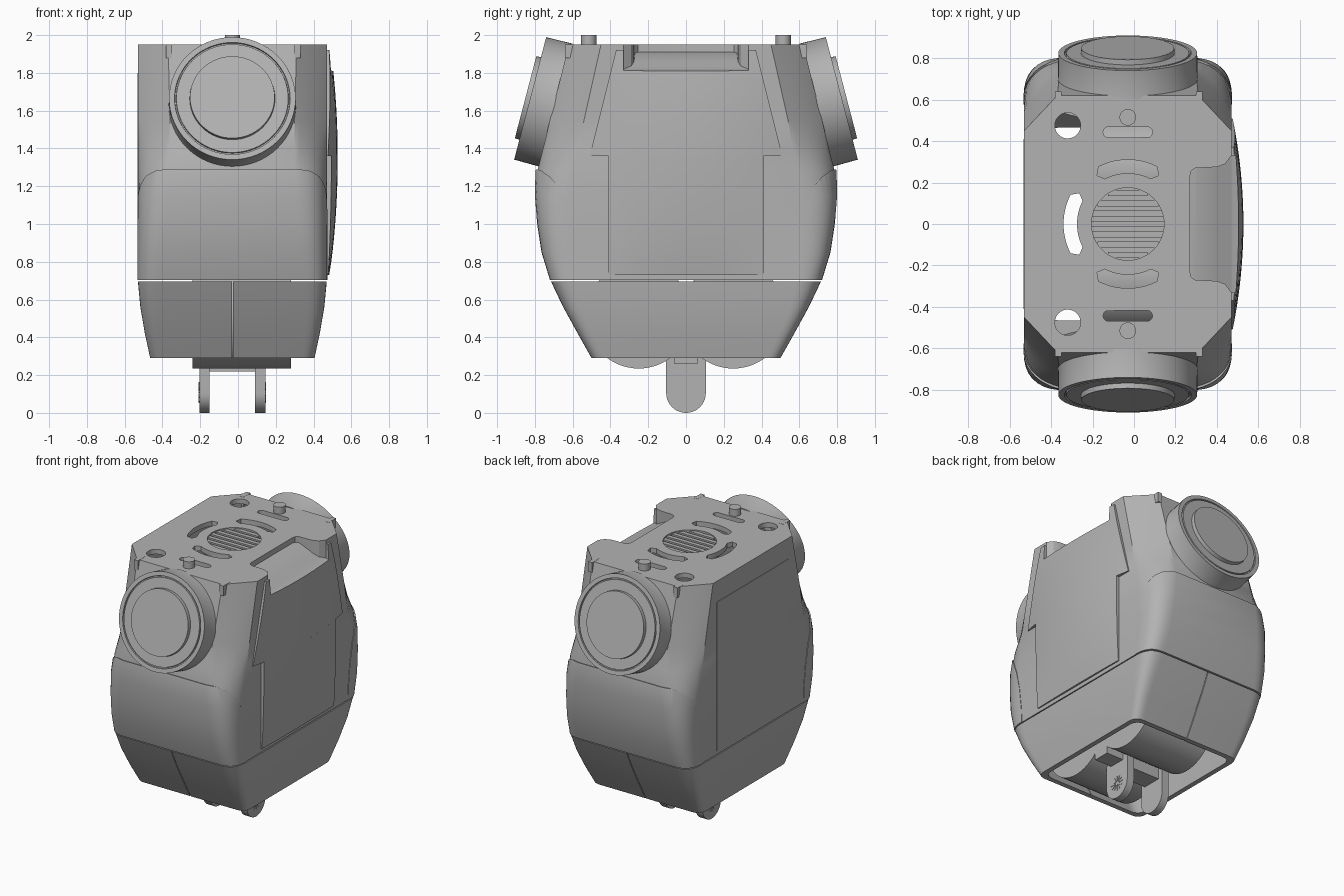
import bpy, bmesh, math
from mathutils import Vector, Matrix

cube = bpy.data.objects.get("Cube")
if cube:
    bpy.data.objects.remove(cube, do_unlink=True)

CX = -0.03   # middle of the housing in x
grey = bpy.data.materials.new("mid_grey")
grey.use_nodes = True
GREY = (0.45, 0.45, 0.45, 1)
grey.diffuse_color = GREY
grey.node_tree.nodes["Principled BSDF"].inputs["Base Color"].default_value = GREY


# ---- helpers ----
def loft(name, rings):
    """Skin a stack of closed rings and cap both ends."""
    bm = bmesh.new()
    rows = [[bm.verts.new(p) for p in ring] for ring in rings]
    n = len(rows[0])
    for a, b in zip(rows, rows[1:]):
        for i in range(n):
            j = (i + 1) % n
            bm.faces.new((a[i], a[j], b[j], b[i]))
    bm.faces.new(rows[0])
    bm.faces.new(rows[-1])
    bmesh.ops.recalc_face_normals(bm, faces=bm.faces)
    mesh = bpy.data.meshes.new(name)
    bm.to_mesh(mesh)
    bm.free()
    mesh.materials.append(grey)
    ob = bpy.data.objects.new(name, mesh)
    bpy.context.collection.objects.link(ob)
    return ob


def prism(name, pts, axis, a, b):
    """Extrude a 2D outline along an axis from a to b."""
    place = {"x": lambda u, v, w: (w, u, v),
             "y": lambda u, v, w: (u, w, v),
             "z": lambda u, v, w: (u, v, w)}[axis]
    return loft(name, [[place(u, v, w) for u, v in pts] for w in (a, b)])


def box(name, x0, x1, y0, y1, z0, z1):
    return prism(name, [(x0, y0), (x1, y0), (x1, y1), (x0, y1)], "z", z0, z1)


def disc(u, v, r, n=40):
    return [(u + r * math.cos(math.tau * i / n), v + r * math.sin(math.tau * i / n))
            for i in range(n)]


def boolean(ob, cutters, op="DIFFERENCE"):
    for c in cutters:
        c.hide_render = True
        m = ob.modifiers.new("cut", "BOOLEAN")
        m.operation, m.object, m.solver = op, c, "EXACT"
        bpy.context.view_layer.objects.active = ob
        bpy.ops.object.modifier_apply(modifier=m.name)
    return ob


def discard(cutters):
    for c in cutters:
        bpy.data.objects.remove(c, do_unlink=True)


def smooth(ob, angle=30):
    bpy.ops.object.select_all(action="DESELECT")
    ob.select_set(True)
    bpy.context.view_layer.objects.active = ob
    bpy.ops.object.shade_smooth_by_angle(angle=math.radians(angle))


def ring(z, hx, hy, cx, cy, rnd, dx=0, dy=0):
    """Rectangle with corners that range from chamfered (0) to round (1)."""
    hx, hy = hx + dx, hy + dy
    pts, n = [], 8
    for sx, sy in ((1, 1), (-1, 1), (-1, -1), (1, -1)):
        a = Vector((sx * hx, sy * (hy - cy)))
        b = Vector((sx * (hx - cx), sy * hy))
        ctrl = ((a + b) / 2).lerp(Vector((sx * hx, sy * hy)), rnd)
        arc = []
        for i in range(n + 1):
            t = i / n
            p = a * (1 - t) ** 2 + ctrl * 2 * t * (1 - t) + b * t * t
            arc.append((CX + p.x, p.y, z))
        pts += arc if sx * sy > 0 else arc[::-1]
    return pts


# ---- housing sections: z, half width, half depth, corner x, corner y, roundness ----
SKIRT = [(0.29, 0.435, 0.50, 0.07, 0.07, 1), (0.42, 0.463, 0.573, 0.08, 0.08, 1),
         (0.56, 0.487, 0.65, 0.1, 0.1, 1), (0.696, 0.5, 0.715, 0.12, 0.13, 1)]
UPPER = [(0.703, 0.5, 0.71, 0.12, 0.13, 1), (0.85, 0.5, 0.755, 0.14, 0.15, 1),
         (1.0, 0.5, 0.778, 0.15, 0.17, 0.95), (1.15, 0.5, 0.79, 0.16, 0.18, 0.85),
         (1.28, 0.5, 0.787, 0.17, 0.19, 0.65), (1.4, 0.5, 0.757, 0.17, 0.19, 0.3),
         (1.55, 0.5, 0.72, 0.17, 0.18, 0.1), (1.95, 0.5, 0.62, 0.16, 0.17, 0)]
WALL = -0.035


def inset(section, lift=0):
    z, *rest = section
    return ring(z + lift, *rest, dx=WALL, dy=WALL)


# lower skirt, hollow and open below, split at the middle
skirt = loft("lower_skirt", [ring(*s) for s in SKIRT])
cuts = [loft("skirt_cavity", [inset(SKIRT[0], -0.03)] + [inset(s) for s in SKIRT]
             + [inset(SKIRT[-1], 0.03)]),
        box("skirt_split", CX - 0.003, CX + 0.003, -0.9, 0.9, 0.2, 0.8)]
boolean(skirt, cuts)
discard(cuts)
smooth(skirt)

# notch cutter: flared plan outline with a sloping floor
side = [(0.27, 0.23), (0.275, 0.255), (0.295, 0.27), (0.40, 0.275), (0.44, 0.29),
        (0.47, 0.33), (0.7, 0.33)]
notch = prism("notch_cutter", side + [(x, -y) for x, y in side[::-1]], "z", 1.6, 2.1)
floor = prism("notch_floor", [(0.2, 1.5), (0.2, 1.925), (0.3, 1.905), (0.38, 1.87),
                              (0.47, 1.82), (0.7, 1.75), (0.7, 1.5)], "y", -0.5, 0.5)
boolean(notch, [floor])

# main shell with cavity, vents and holes
shell = loft("main_shell", [ring(*s) for s in UPPER])
cavity = loft("shell_cavity", [inset(UPPER[0], -0.03)] + [inset(s) for s in UPPER[:-1]]
              + [inset(UPPER[-1], -0.035)])
tub = box("notch_tub", 0.22, 0.55, -0.38, 0.38, 1.68, 2.05)
boolean(cavity, [tub])


def arc_slot(angle, r0, r1):
    half, n = math.radians(27), 12
    polar = lambda r, t: (CX + r * math.cos(angle + t), r * math.sin(angle + t))
    sweep = [half * (2 * i / n - 1) for i in range(n + 1)]
    mid = (r0 + r1) / 2
    pts = [polar(r1, t) for t in sweep] + [polar(mid, half * 1.2)]
    pts += [polar(r0, t) for t in sweep[::-1]] + [polar(mid, -half * 1.2)]
    return prism("vent_slot", pts, "z", 1.85, 2.1)


cuts = [cavity, notch, prism("grille_hole", disc(CX, 0, 0.175, 48), "z", 1.85, 2.1)]
cuts += [arc_slot(a, 0.245, 0.31) for a in (math.pi / 2, math.pi, -math.pi / 2)]
for s in (-1, 1):
    cuts.append(prism("corner_hole", disc(-0.32, s * 0.475, 0.062), "z", 1.85, 2.1))
    cap = disc(0, 0, 0.026, 16)
    cuts.append(prism("straight_slot", [(CX + u + math.copysign(0.093, u), s * 0.443 + v)
                                        for u, v in cap], "z", 1.85, 2.1))
boolean(shell, cuts)
smooth(shell)

# grille bars over a fan disc
for i in range(7):
    y = (i - 3) * 0.05
    w = math.sqrt(0.178 ** 2 - y * y)
    box("grille_bar", CX - w, CX + w, y - 0.015, y + 0.015, 1.915, 1.942)
smooth(prism("fan_disc", disc(CX, 0, 0.19), "z", 1.84, 1.87))

# bulged side door
rows = [(0.73 + 0.63 * i / 10, 0.41) for i in range(11)]
rows += [(1.36 + 0.56 * i / 10, 0.51 - 0.14 * i / 10) for i in range(11)]
door_rings = []
for z, half in rows:
    swell = 0.054 * math.sin(math.pi * (z - 0.7) / 1.3) ** 0.7
    ys = [half * (i / 8 - 1) for i in range(17)]
    door_rings.append([(0.474 + swell * (1 - (y / 0.52) ** 2), y, z) for y in ys]
                      + [(0.45, half, z), (0.45, -half, z)])
door = loft("side_door", door_rings)
boolean(door, [notch])
smooth(door)
discard(cuts + [floor, tub])

# flat panel on the other side
box("flat_side_panel", -0.533, -0.52, -0.41, 0.41, 0.73, 1.8)

# front and back parts
AXIS_TILT = math.atan2(0.17, 0.65)
PROFILE = [(0.001, -0.25), (0.385, -0.24), (0.355, -0.19), (0.337, -0.14), (0.335, 0),
           (0.306, 0), (0.304, -0.01), (0.298, -0.01), (0.296, 0), (0.226, 0),
           (0.224, 0.025), (0.001, 0.025)]
for s, where in ((-1, "front"), (1, "back")):
    # curved cover plate
    cover = loft(where + "_cover", [ring(*sec, dx=0.003, dy=0.01) for sec in UPPER])
    edge = [(0.575, 0.65), (0.58, 0.8), (0.6, 0.97), (0.63, 1.1), (0.67, 1.19),
            (0.72, 1.25), (0.77, 1.285), (0.82, 1.295), (1, 1.295), (1, 0.65)]
    keep = prism("cover_keep", [(s * y, z) for y, z in edge], "x", -1, 1)
    boolean(cover, [keep], "INTERSECT")
    smooth(cover)
    # tilted round barrel with raised face
    turn = Matrix.Rotation(AXIS_TILT * s, 3, "X")
    centre = Vector((CX, s * 0.825, 1.665))
    barrel = loft(where + "_barrel",
                  [[centre + turn @ Vector((u, s * h, v)) for u, v in disc(0, 0, r, 64)]
                   for r, h in PROFILE])
    trim = box("barrel_trim", -1, 1, -0.6, 0.6, 1.949, 2.3)
    boolean(barrel, [trim])
    smooth(barrel)
    discard([keep, trim])
    # top post and corner clips
    smooth(prism(where + "_post", disc(CX, s * 0.515, 0.04, 24), "z", 1.9, 2.0))
    for x in (-0.365, 0.315):
        box(where + "_clip", x - 0.016, x + 0.016, s * 0.6 - 0.04, s * 0.6 + 0.04, 1.88, 1.951)
    # drum inside the skirt
    smooth(prism(where + "_drum", disc(s * 0.25, 0.515, 0.28, 64), "x", -0.24, 0.28))

# clevis below
box("clevis_beam", -0.24, 0.28, -0.06, 0.06, 0.26, 0.45)
box("clevis_block", -0.15, 0.1, -0.07, 0.07, 0.22, 0.3)
arc = [(0.105 * math.cos(math.pi * i / 20), 0.105 - 0.105 * math.sin(math.pi * i / 20))
       for i in range(21)]
for x0, x1, outer in ((-0.205, -0.15, -0.208), (0.09, 0.145, 0.148)):
    smooth(prism("clevis_plate", arc + [(-0.105, 0.33), (0.105, 0.33)], "x", x0, x1))
    # thin radial ribs around the pivot
    for k in range(12):
        rot = Matrix.Rotation(math.tau * k / 12, 2)
        rib = [rot @ Vector(p) for p in ((0.015, -0.003), (0.055, -0.003),
                                         (0.055, 0.003), (0.015, 0.003))]
        prism("pivot_rib", [(p.x, p.y + 0.108) for p in rib], "x", (x0 + x1) / 2, outer)
